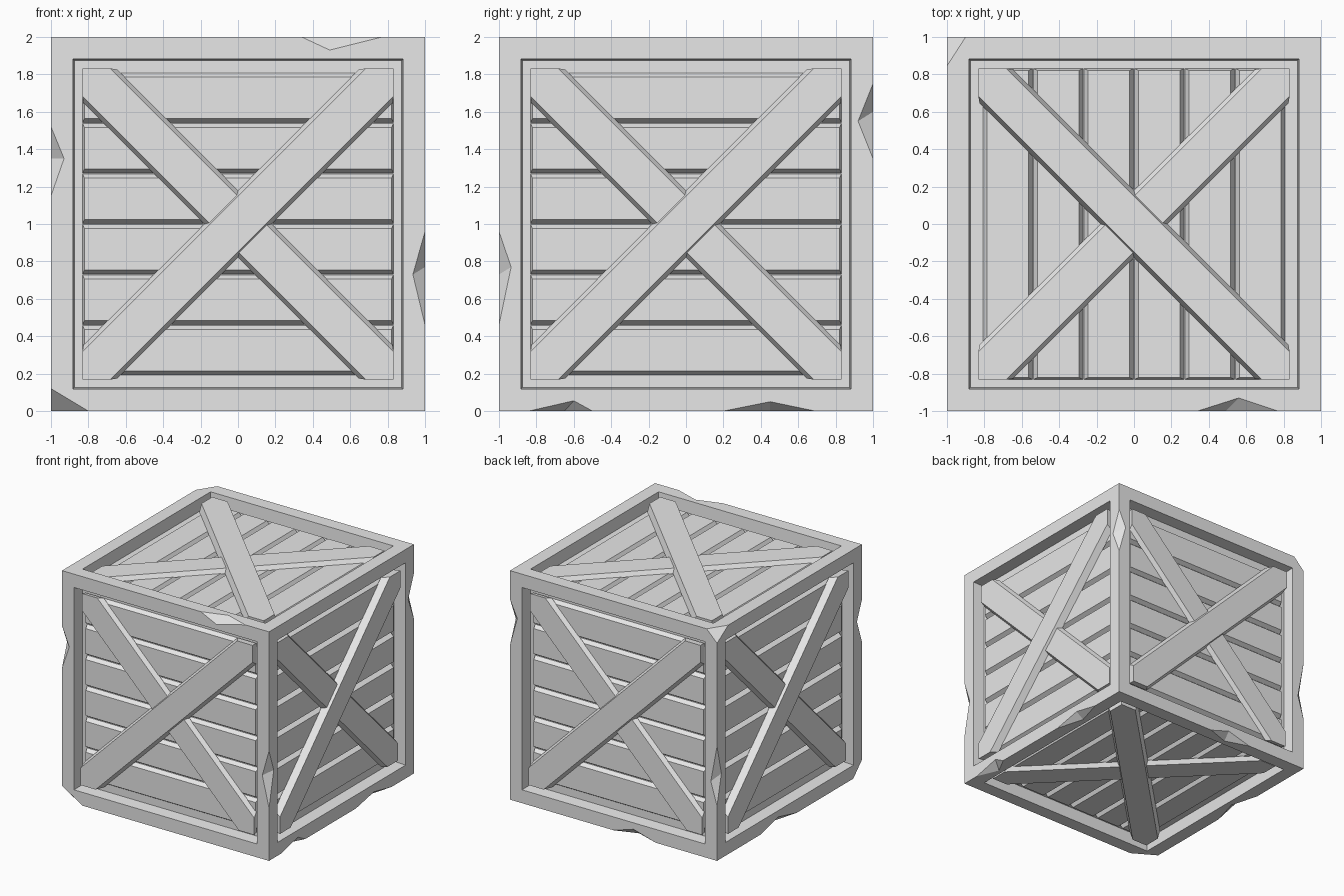
import bpy, bmesh
from mathutils import Matrix, Vector

if "Cube" in bpy.data.objects:
    bpy.data.objects.remove(bpy.data.objects["Cube"], do_unlink=True)

grey = bpy.data.materials.new("plain_grey")
grey.use_nodes = True
grey.diffuse_color = (0.8, 0.8, 0.8, 1)
grey.node_tree.nodes["Principled BSDF"].inputs["Base Color"].default_value = grey.diffuse_color

OPEN = 0.835            # half width of each framed opening
FLOOR, PLANK = 0.105, 0.07   # depths below the frame surface


def finish(bm, name, matrix=Matrix()):
    bmesh.ops.recalc_face_normals(bm, faces=bm.faces)
    mesh = bpy.data.meshes.new(name)
    bm.to_mesh(mesh)
    bm.free()
    mesh.transform(matrix)
    mesh.materials.append(grey)
    obj = bpy.data.objects.new(name, mesh)
    bpy.context.collection.objects.link(obj)
    return obj


def loft(bm, base, top, z0, z1):
    """Solid between two matching outlines."""
    a = [bm.verts.new((x, y, z0)) for x, y in base]
    b = [bm.verts.new((x, y, z1)) for x, y in top]
    bm.faces.new(a[::-1])
    bm.faces.new(b)
    for i in range(len(a)):
        j = (i + 1) % len(a)
        bm.faces.new((a[i], a[j], b[j], b[i]))


def rect(x, y0, y1):
    return [(-x, y0), (x, y0), (x, y1), (-x, y1)]


def diagonal(e, o, flip):
    pts = [(-e, -e), (o - e, -e), (e, e - o), (e, e), (e - o, e), (-e, o - e)]
    return [(-x, y) for x, y in pts][::-1] if flip else pts


# Frame: cube with a shallow tapered pocket in each side
bm = bmesh.new()
bmesh.ops.create_cube(bm, size=2, matrix=Matrix.Translation((0, 0, 1)))
sides = bm.faces[:]
bmesh.ops.inset_individual(bm, faces=sides, thickness=1 - OPEN)
bmesh.ops.inset_individual(bm, faces=sides, thickness=0.012, depth=-FLOOR)
frame = finish(bm, "crate_frame")

# Chips: edge start, edge end, and the deepest point on each adjoining face
edge_chips = [
    ((1, -1, .46), (1, -1, .96), (.935, -1, .73), (1, -.935, .77)),
    ((.34, -1, 2), (.77, -1, 2), (.49, -1, 1.93), (.56, -.93, 2)),
    ((-1, -1, 1.15), (-1, -1, 1.52), (-.93, -1, 1.35), (-1, -.93, 1.35)),
    ((1, -.84, 0), (1, -.5, 0), (1, -.6, .055), (.92, -.65, 0)),
    ((1, .2, 0), (1, .69, 0), (1, .45, .05), (.93, .45, 0)),
    ((1, 1, 1.35), (1, 1, 1.75), (1, .92, 1.55), (.93, 1, 1.6)),
    ((0, 1, 0), (-.41, 1, 0), (-.19, 1, .06), (-.2, .93, 0)),
    ((-1, 1, .48), (-1, 1, 1.0), (-.94, 1, .68), (-1, .94, .74)),
    ((-1, .4, 0), (-1, -.1, 0), (-1, .15, .06), (-.93, .15, 0)),
]
corner_chips = [
    ((-1, -1, 0), (-.8, -1, 0), (-1, -.88, 0), (-1, -1, .12)),
    ((-1, 1, 2), (-.9, 1, 2), (-1, .845, 2), (-1, 1, 1.9)),
]
cutters = []
for chip in edge_chips + corner_chips:
    a, b, p, q = map(Vector, chip)
    if chip in corner_chips:
        centre = (b + p + q) / 3
        points = [centre + (v - centre) * 1.6 for v in (b, p, q)]
        points.append(a + (a - centre) * 2)
    else:
        mid = (p + q) / 2
        points = [a + (a - mid) * .3, b + (b - mid) * .3,
                  p + (p - q) * .6, q + (q - p) * .6]
    bm = bmesh.new()
    bmesh.ops.convex_hull(bm, input=[bm.verts.new(v) for v in points])
    cutters.append(finish(bm, "chip_cutter"))

for cutter in cutters:
    cutter.hide_render = True
    mod = frame.modifiers.new("chip", "BOOLEAN")
    mod.operation, mod.solver, mod.object = "DIFFERENCE", "EXACT", cutter
bpy.context.view_layer.objects.active = frame
frame.select_set(True)
for mod in frame.modifiers[:]:
    bpy.ops.object.modifier_apply(modifier=mod.name)
for cutter in cutters:
    bpy.data.objects.remove(cutter, do_unlink=True)

# Panels: plank direction and outward direction of each side
panels = {
    "front": ((1, 0, 0), (0, -1, 0)),
    "left": ((0, 1, 0), (1, 0, 0)),
    "back": ((-1, 0, 0), (0, 1, 0)),
    "right": ((0, -1, 0), (-1, 0, 0)),
    "top": ((0, 1, 0), (0, 0, 1)),
    "bottom": ((0, 1, 0), (0, 0, -1)),
}
for side, (along, out) in panels.items():
    u, n = Vector(along), Vector(out)
    matrix = Matrix((u, n.cross(u), n)).transposed().to_4x4()
    matrix.translation = n + Vector((0, 0, 1))

    # Six chamfered planks with grooves between
    bm = bmesh.new()
    for i in range(6):
        y = (i - 3) * 0.27
        loft(bm, rect(0.832, y, y + 0.27), rect(0.82, y + 0.025, y + 0.245),
             -FLOOR - 0.005, -PLANK)
    finish(bm, side + "_planks", matrix)

    # Crossed braces, one lying over the other
    for name, flip, depth in (("under", True, 0.035), ("over", False, 0.012)):
        bm = bmesh.new()
        loft(bm, diagonal(0.826, 0.18, flip), diagonal(0.832, 0.148, flip),
             -PLANK - 0.003, -depth)
        finish(bm, f"{side}_{name}_brace", matrix)
